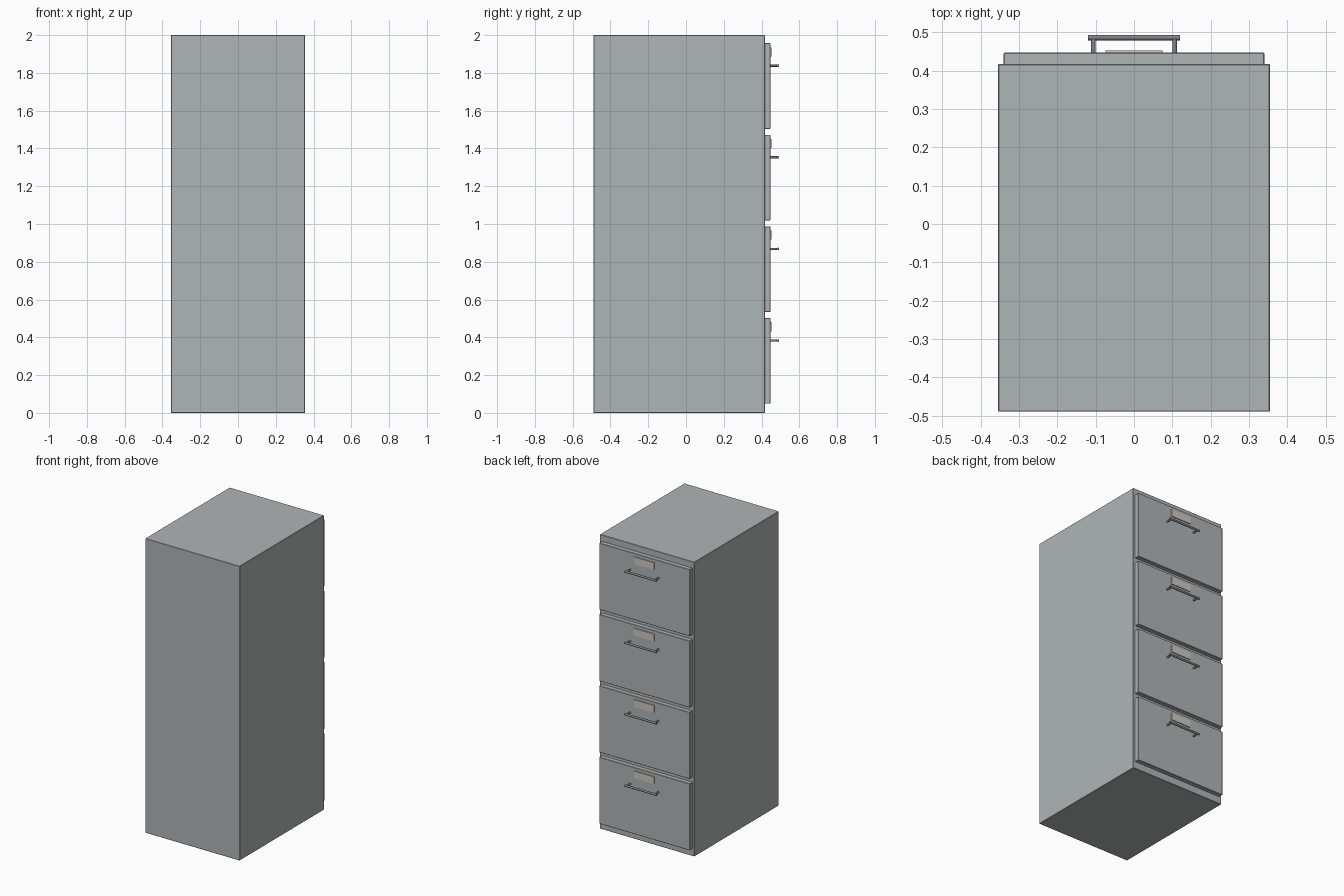
import bpy, math

if "Cube" in bpy.data.objects:
    bpy.data.objects.remove(bpy.data.objects["Cube"])


def paint(obj, name, rgb):
    mat = bpy.data.materials.get(name) or bpy.data.materials.new(name)
    mat.diffuse_color = (*rgb, 1)
    mat.use_nodes = True
    mat.node_tree.nodes["Principled BSDF"].inputs["Base Color"].default_value = mat.diffuse_color
    obj.data.materials.append(mat)


def box(name, x, y, z, bevel=0.0):
    """Box from (min, max) ranges."""
    bpy.ops.mesh.primitive_cube_add(
        size=1, location=[(a + b) / 2 for a, b in (x, y, z)])
    o = bpy.context.object
    o.name = name
    o.scale = [b - a for a, b in (x, y, z)]
    bpy.ops.object.transform_apply(location=False, rotation=False, scale=True)
    if bevel:
        m = o.modifiers.new("soft_edge", 'BEVEL')
        m.width, m.segments = bevel, 1
    return o


def rod(name, loc, radius, length, rot):
    bpy.ops.mesh.primitive_cylinder_add(
        vertices=16, radius=radius, depth=length, location=loc, rotation=rot)
    o = bpy.context.object
    o.name = name
    bpy.ops.object.shade_smooth_by_angle(angle=math.radians(40))
    paint(o, "dark_metal", (0.22, 0.23, 0.24))
    return o


GREY = (0.43, 0.46, 0.46)

# Cabinet body
paint(box("cabinet_body", (-0.355, 0.355), (-0.49, 0.417), (0, 2), 0.002),
      "cabinet_grey", GREY)

# Four drawers, each with a label card and a bar handle on two posts
for i in range(4):
    z0 = 0.049 + i * 0.485
    n = i + 1
    front = box(f"drawer_front_{n}", (-0.34, 0.34), (0.412, 0.447),
                (z0, z0 + 0.453), 0.002)
    paint(front, "cabinet_grey", GREY)
    card = box(f"label_card_{n}", (-0.075, 0.075), (0.445, 0.453),
               (z0 + 0.383, z0 + 0.431))
    paint(card, "label_beige", (0.62, 0.58, 0.52))
    hz = z0 + 0.334
    rod(f"handle_bar_{n}", (0, 0.4865, hz), 0.007, 0.24, (0, math.pi / 2, 0))
    for side, x in (("left", -0.106), ("right", 0.106)):
        rod(f"handle_post_{side}_{n}", (x, 0.465, hz), 0.006, 0.042,
            (math.pi / 2, 0, 0))
